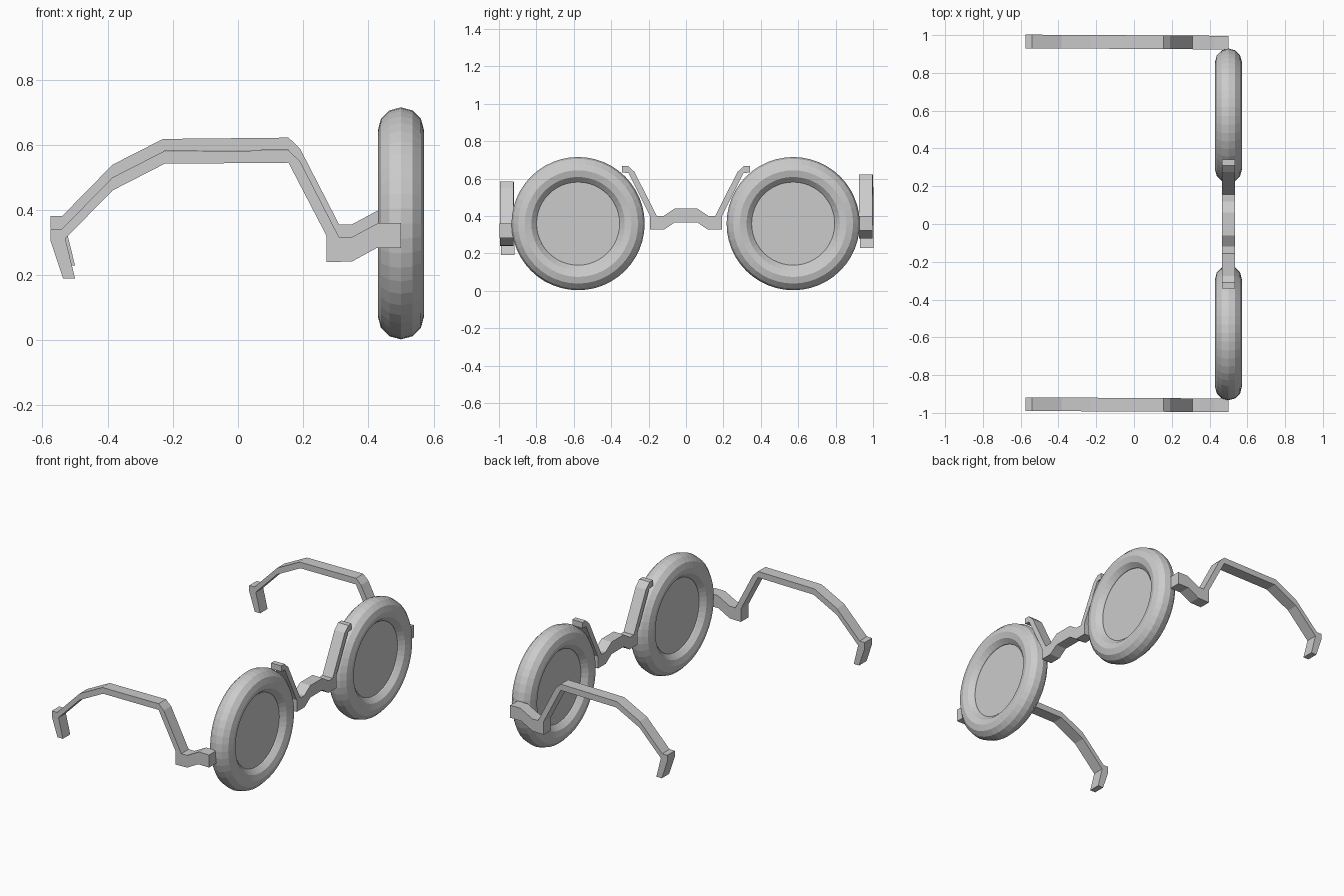
import bpy, bmesh, math
from mathutils import Vector

if "Cube" in bpy.data.objects:
    bpy.data.objects.remove(bpy.data.objects["Cube"])

grey = bpy.data.materials.new("light_grey")
grey.diffuse_color = (0.6, 0.6, 0.6, 1)
grey.use_nodes = True
grey.node_tree.nodes["Principled BSDF"].inputs["Base Color"].default_value = grey.diffuse_color


def extruded(name, outline, direction, place):
    """Extrude a closed 2D outline; place maps (a, b) to its 3D start point."""
    bm = bmesh.new()
    face = bm.faces.new([bm.verts.new(place(a, b)) for a, b in outline])
    res = bmesh.ops.extrude_face_region(bm, geom=[face])
    verts = [g for g in res["geom"] if isinstance(g, bmesh.types.BMVert)]
    bmesh.ops.translate(bm, verts=verts, vec=Vector(direction))
    bmesh.ops.recalc_face_normals(bm, faces=bm.faces)
    mesh = bpy.data.meshes.new(name)
    bm.to_mesh(mesh)
    bm.free()
    mesh.materials.append(grey)
    obj = bpy.data.objects.new(name, mesh)
    bpy.context.collection.objects.link(obj)
    return obj


# Temple arms: side profile in x, z; one sits slightly higher
arm = [(0.50, 0.36), (0.43, 0.36), (0.35, 0.317), (0.31, 0.317),
       (0.19, 0.55), (0.155, 0.583), (-0.23, 0.579), (-0.385, 0.50),
       (-0.54, 0.342), (-0.575, 0.342), (-0.575, 0.305), (-0.537, 0.19),
       (-0.50, 0.19), (-0.53, 0.312), (-0.385, 0.46), (-0.225, 0.542),
       (0.155, 0.545), (0.272, 0.32), (0.272, 0.24), (0.35, 0.242),
       (0.425, 0.283), (0.50, 0.283)]
for name, y, lift in (("left_temple", -0.996, 0), ("right_temple", 0.924, 0.039)):
    extruded(name, arm, (0, 0.072, 0),
             lambda a, b: (a, y + (0.5 - a) * 0.006, b + lift))

# Bridge with two raised hooks, half profile in y, z mirrored
half = [(0.06, 0.44), (0.118, 0.401), (0.157, 0.401), (0.275, 0.635),
        (0.31, 0.668), (0.342, 0.668), (0.342, 0.632), (0.308, 0.63),
        (0.192, 0.40), (0.192, 0.328), (0.115, 0.328), (0.06, 0.366)]
bridge = half + [(-a, b) for a, b in reversed(half)]
extruded("bridge", bridge, (0.07, 0, 0), lambda a, b: (0.465, a, b))

# Rims and thick flat lenses
for side, y in (("left", -0.577), ("right", 0.573)):
    centre = (0.5, y, 0.359)
    bpy.ops.mesh.primitive_torus_add(
        major_segments=48, minor_segments=12, major_radius=0.285,
        minor_radius=0.071, location=centre, rotation=(0, math.pi / 2, 0))
    rim = bpy.context.object
    rim.name = side + "_rim"
    rim.data.materials.append(grey)
    bpy.ops.mesh.primitive_cylinder_add(
        vertices=48, radius=0.245, depth=0.06, location=centre,
        rotation=(0, math.pi / 2, 0))
    lens = bpy.context.object
    lens.name = side + "_lens"
    lens.data.materials.append(grey)
